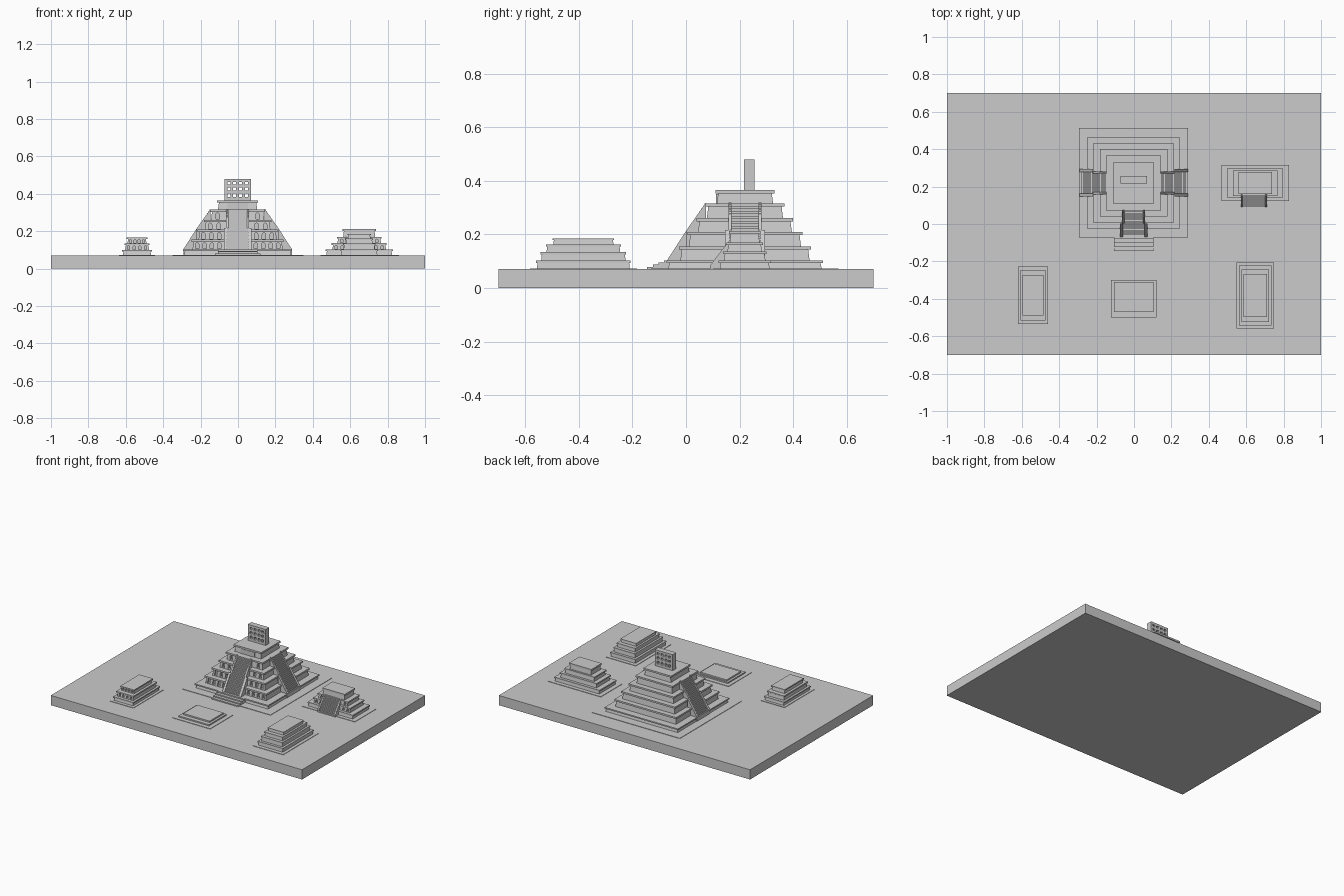
import bpy, bmesh, math
from mathutils import Matrix

if "Cube" in bpy.data.objects:
    bpy.data.objects.remove(bpy.data.objects["Cube"])

G = 0.07  # ground level on top of the slab


def finish(name, bm):
    bmesh.ops.recalc_face_normals(bm, faces=bm.faces)
    me = bpy.data.meshes.new(name)
    bm.to_mesh(me)
    bm.free()
    ob = bpy.data.objects.new(name, me)
    bpy.context.collection.objects.link(ob)
    return ob


def add_frustum(bm, cx, cy, z0, z1, hx, hy, inset=0.0):
    vs = []
    for z, i in ((z0, 0), (z1, inset)):
        for sx, sy in ((-1, -1), (1, -1), (1, 1), (-1, 1)):
            vs.append(bm.verts.new((cx + sx * (hx - i), cy + sy * (hy - i), z)))
    bm.faces.new(vs[:4])
    bm.faces.new(vs[4:])
    for k in range(4):
        n = (k + 1) % 4
        bm.faces.new((vs[k], vs[n], vs[4 + n], vs[4 + k]))


def box(name, cx, cy, z0, z1, hx, hy):
    bm = bmesh.new()
    add_frustum(bm, cx, cy, z0, z1, hx, hy)
    return finish(name, bm)


def add_prism(bm, pts, place, a, b):
    """Extrude a 2D outline between lateral positions a and b."""
    A = [bm.verts.new(place(p, a)) for p in pts]
    B = [bm.verts.new(place(p, b)) for p in pts]
    bm.faces.new(A)
    bm.faces.new(B)
    for k in range(len(pts)):
        n = (k + 1) % len(pts)
        bm.faces.new((A[k], A[n], B[n], B[k]))


def niche_cutter(name, xs, y, z0, w, h):
    """Row of round-headed prisms that cut into a front wall."""
    bm = bmesh.new()
    for x in xs:
        pts = [(x - w / 2, z0), (x + w / 2, z0)]
        pts += [(x + w / 2 * math.cos(t * math.pi / 6),
                 z0 + h - w / 2 + w / 2 * math.sin(t * math.pi / 6)) for t in range(7)]
        add_prism(bm, pts, lambda p, d: (p[0], d, p[1]), y - 0.02, y + 0.014)
    ob = finish(name, bm)
    ob.hide_render = True
    ob.hide_viewport = True
    return ob


def tiers(name, cx, cy, levels, lip=0.01, gap=None, spacing=0.034):
    """Stepped body: leaning wall plus overhanging cornice for each level.
    gap = half width in the middle of the front left free of niches."""
    z0 = G
    for i, (hx, hy, z1) in enumerate(levels):
        t = min(0.012, (z1 - z0) * 0.28)
        bm = bmesh.new()
        add_frustum(bm, cx, cy, z0, z1 - t, hx - lip * 0.5, hy - lip * 0.5, lip * 0.5)
        wall = finish(f"{name}_wall_{i}", bm)
        box(f"{name}_cornice_{i}", cx, cy, z1 - t, z1, hx, hy)
        if gap is not None and i > 0:
            n = int((hx - lip - gap) / spacing)
            xs = [s * (gap + (k + 0.5) * (hx - lip - gap) / max(n, 1))
                  for k in range(n) for s in (-1, 1)]
            if xs:
                h = (z1 - t - z0)
                cut = niche_cutter(f"{name}_niche_cutter_{i}", [cx + x for x in xs],
                                   cy - hy + lip, z0 + 0.1 * h, spacing * 0.55, 0.78 * h)
                m = wall.modifiers.new("niches", "BOOLEAN")
                m.operation = "DIFFERENCE"
                m.solver = "EXACT"
                m.object = cut
        z0 = z1


def stair(name, cx, cy, r0, z0, r1, z1, hw, n, angle=0.0, rails=()):
    """Flight climbing from radius r0 to r1 toward (cx, cy); angle 0 faces front.
    rails = (start fraction, end fraction, outer half width, thickness)."""
    M = Matrix.Translation((cx, cy, 0)) @ Matrix.Rotation(angle, 4, "Z")
    place = lambda p, a: (a, -p[0], p[1])
    pts = [(r1, G), (r0, G)]
    for k in range(n):
        ra = r0 + (r1 - r0) * k / n
        rb = r0 + (r1 - r0) * (k + 1) / n
        z = z0 + (z1 - z0) * (k + 1) / n
        pts += [(ra, z), (rb, z)]
    bm = bmesh.new()
    add_prism(bm, pts, place, -hw, hw)
    bm.transform(M)
    finish(name + "_steps", bm)
    for j, (f0, f1, w, t) in enumerate(rails):
        ra, rb = (r0 + (r1 - r0) * f for f in (f0, f1))
        za, zb = (z0 + (z1 - z0) * f + 0.014 for f in (f0, f1))
        rail = [(rb, G), (ra, G), (ra, za), (rb, min(zb, z1 + 0.004))]
        bm = bmesh.new()
        for s in (-1, 1):
            add_prism(bm, rail, place, s * (w - t), s * w)
        bm.transform(M)
        finish(f"{name}_balustrade_{j}", bm)


# Ground slab
box("ground_slab", 0, 0, 0, G, 1.0, 0.7)

# Thin paved aprons around the buildings
for nm, x, y, hx, hy in (("main", 0, 0.22, 0.35, 0.35), ("side_temple", 0.65, 0.22, 0.21, 0.12),
                         ("right_mound", 0.648, -0.383, 0.12, 0.2),
                         ("left_mound", -0.54, -0.383, 0.095, 0.17),
                         ("altar", 0, -0.4, 0.15, 0.13)):
    box(nm + "_apron", x, y, G - 0.002, G + 0.003, hx, hy)

# Main pyramid
CX, CY = -0.002, 0.22
tiers("pyramid", CX, CY,
      [(0.292, 0.292, 0.103), (0.246, 0.246, 0.155), (0.214, 0.214, 0.209),
       (0.18, 0.18, 0.26), (0.147, 0.147, 0.315), (0.11, 0.11, 0.365)], gap=0.078)

# Doorway block on the top tier
box("shrine_door", CX, CY - 0.104, 0.315, 0.35, 0.055, 0.004)

# Grand stairs on the front and both sides
for nm, ang in (("front", 0), ("right", math.pi / 2), ("left", -math.pi / 2)):
    stair(nm + "_stair", CX, CY, 0.29, 0.09, 0.145, 0.315, 0.06, 24, ang,
          rails=((0.0, 0.5, 0.074, 0.016), (0.5, 1.0, 0.062, 0.012)))

# Low entry steps
stair("entry", CX, CY, 0.365, G, 0.28, 0.103, 0.106, 4)

# Pierced roof comb: end-to-end rails and posts leave open windows
bm = bmesh.new()
HW, Z0, Z1, COLS, ROWS = 0.071, 0.365, 0.48, 4, 3
for k in range(ROWS + 1):
    z = (0.375, 0.411, 0.443, 0.473)[k]
    add_frustum(bm, CX, 0.236, z - 0.010, z + 0.007, HW, 0.02)
for k in range(COLS + 1):
    x = CX - HW + 0.008 + k * (2 * HW - 0.016) / COLS
    add_frustum(bm, x, 0.236, Z0, Z1 - 0.002, 0.0078, 0.0195)
finish("roof_comb", bm)

# Side temple with its front stair
tiers("side_temple", 0.648, 0.219,
      [(0.18, 0.097, 0.102), (0.147, 0.081, 0.136), (0.12, 0.068, 0.17),
       (0.089, 0.059, 0.213)], lip=0.007, gap=0.074, spacing=0.026)
stair("side_temple_stair", 0.641, 0.219, 0.129, G, 0.06, 0.17, 0.062, 12,
      rails=((0.0, 1.0, 0.07, 0.01),))

# Plain mound, front right
tiers("right_mound", 0.648, -0.383,
      [(0.1, 0.176, 0.102), (0.086, 0.16, 0.134), (0.074, 0.14, 0.162),
       (0.063, 0.115, 0.185)], lip=0.005)

# Niched mound, front left
tiers("left_mound", -0.54, -0.381,
      [(0.08, 0.153, 0.1), (0.068, 0.135, 0.135), (0.055, 0.108, 0.166)],
      lip=0.008, gap=0.0, spacing=0.022)

# Low altar platform
box("altar_base", -0.002, -0.4, G, 0.082, 0.121, 0.1)
box("altar_top", -0.002, -0.39, 0.082, 0.092, 0.105, 0.08)
